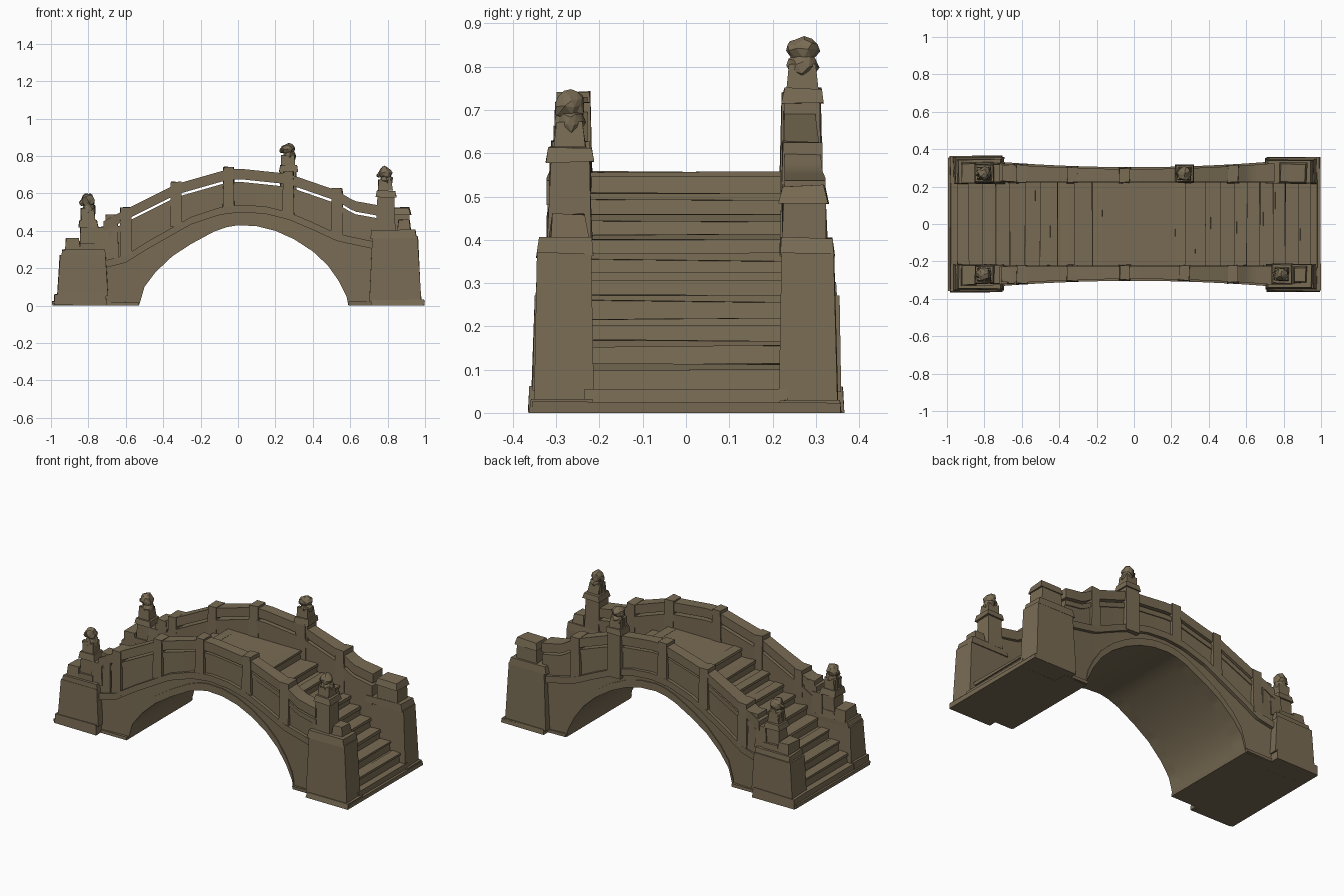
import bpy, bmesh, math, random
from mathutils import Vector, Matrix

if "Cube" in bpy.data.objects:
    bpy.data.objects.remove(bpy.data.objects["Cube"])

random.seed(4)
stone = bpy.data.materials.new("weathered stone")
stone.diffuse_color = (0.19, 0.148, 0.088, 1)
stone.use_nodes = True
stone.node_tree.nodes["Principled BSDF"].inputs["Base Color"].default_value = stone.diffuse_color


def finish(name, bm, smooth=False):
    bmesh.ops.recalc_face_normals(bm, faces=bm.faces[:])
    me = bpy.data.meshes.new(name)
    bm.to_mesh(me)
    bm.free()
    me.materials.append(stone)
    if smooth:
        me.polygons.foreach_set("use_smooth", [True] * len(me.polygons))
        me.set_sharp_from_angle(angle=math.radians(30))
    ob = bpy.data.objects.new(name, me)
    bpy.context.collection.objects.link(ob)
    return ob


def lerp(table, x):
    if x <= table[0][0]:
        return table[0][1]
    for (a, p), (b, q) in zip(table, table[1:]):
        if x <= b:
            return p + (q - p) * (x - a) / (b - a)
    return table[-1][1]


def outer(x):
    """Half width of the bridge sides, flaring toward the ends."""
    return 0.29 + 0.055 * min(abs(x), 0.72) ** 2


def strip(name, xs, lo, hi, side, yin, yout):
    """Wall between two height curves, built as a chain of quads."""
    bm = bmesh.new()
    rings = []
    for x in xs:
        pts = ((yin(x), lo(x)), (yout(x), lo(x)), (yout(x), hi(x)), (yin(x), hi(x)))
        rings.append([bm.verts.new((x, side * y, z)) for y, z in pts])
    for a, b in zip(rings, rings[1:]):
        for i in range(4):
            bm.faces.new((a[i], b[i], b[(i + 1) % 4], a[(i + 1) % 4]))
    bm.faces.new(rings[0])
    bm.faces.new(rings[-1])
    return finish(name, bm, True)


def add_box(bm, x0, x1, y0, y1, z0, z1, taper=0.0, ytaper=None, rough=0.003):
    """Box with a tapered top and slightly worn corners."""
    ytaper = taper if ytaper is None else ytaper
    vs = []
    for z, t, u in ((z0, 0, 0), (z1, taper, ytaper)):
        for x, y in ((x0 + t, y0 + u), (x1 - t, y0 + u), (x1 - t, y1 - u), (x0 + t, y1 - u)):
            j = [random.uniform(-rough, rough) for _ in range(3)]
            vs.append(bm.verts.new((x + j[0], y + j[1], max(0, z + j[2]))))
    for f in ((0, 1, 2, 3), (4, 5, 6, 7), (0, 1, 5, 4), (1, 2, 6, 5), (2, 3, 7, 6), (3, 0, 4, 7)):
        bm.faces.new([vs[i] for i in f])


def add_blob(bm, c, r):
    m = Matrix.Translation(c) @ Matrix.Diagonal((*r, 1))
    new = bmesh.ops.create_icosphere(bm, subdivisions=2, radius=1, matrix=m)["verts"]
    for v in new:
        v.co += Vector([random.uniform(-0.005, 0.005) for _ in range(3)])


def boxes(name, specs):
    bm = bmesh.new()
    for s in specs:
        add_box(bm, *s)
    return finish(name, bm)


def statue_post(name, x, y, z0, z1, top, w=0.046):
    """Square post with cap and a small seated guardian figure."""
    bm = bmesh.new()
    add_box(bm, x - w, x + w, y - w, y + w, z0, z1 - 0.03, 0.004)
    add_box(bm, x - w - 0.006, x + w + 0.006, y - w - 0.004, y + w + 0.004, z1 - 0.035, z1, 0.006)
    h = top - z1
    add_box(bm, x - 0.036, x + 0.036, y - 0.036, y + 0.036, z1, z1 + h * 0.45, 0.006)
    add_blob(bm, (x + 0.004, y, z1 + h * 0.42), (0.034, 0.034, h * 0.28))
    add_blob(bm, (x - 0.002, y, top - h * 0.27), (0.036, 0.036, h * 0.27))
    add_blob(bm, (x - 0.032, y, top - h * 0.34), (0.014, 0.018, h * 0.12))
    for s in (-1, 1):
        add_box(bm, x - 0.04, x - 0.02, y + s * 0.02 - 0.01, y + s * 0.02 + 0.01, z1, z1 + h * 0.45)
    finish(name, bm)


# Height curves along the bridge
arch = [(-0.53, 0.0), (-0.52, 0.03), (-0.5, 0.1), (-0.44, 0.18), (-0.35, 0.265), (-0.25, 0.33),
        (-0.13, 0.395), (-0.06, 0.42), (0, 0.43), (0.1, 0.425), (0.2, 0.40), (0.3, 0.355), (0.4, 0.29),
        (0.48, 0.215), (0.54, 0.13), (0.58, 0.05), (0.59, 0.0)]
rail = [(-0.74, 0.44), (-0.6, 0.515), (-0.33, 0.65), (-0.05, 0.73), (0.03, 0.73),
        (0.27, 0.705), (0.53, 0.615), (0.62, 0.56), (0.76, 0.535)]
band = [(-0.72, 0.24), (-0.6, 0.27), (-0.48, 0.345), (-0.25, 0.475), (-0.1, 0.525), (0.02, 0.54),
        (0.15, 0.53), (0.27, 0.50), (0.4, 0.445), (0.53, 0.385), (0.74, 0.34)]
A = lambda x: lerp(arch, x)
R = lambda x: lerp(rail, x)
B = lambda x: lerp(band, x)
xs = sorted({round(-0.72 + 0.03 * i, 3) for i in range(50)} | {p[0] for p in arch})

# Stepped deck with the arch opening underneath
right = [(0.985, 0.055), (0.94, 0.11), (0.875, 0.165), (0.805, 0.215), (0.74, 0.27), (0.67, 0.32),
         (0.6, 0.365), (0.53, 0.41), (0.46, 0.455), (0.38, 0.505), (0.27, 0.555)]
left = [(-0.985, 0.055), (-0.94, 0.11), (-0.88, 0.165), (-0.81, 0.215), (-0.735, 0.27), (-0.66, 0.32),
        (-0.58, 0.365), (-0.5, 0.41), (-0.405, 0.455), (-0.315, 0.505), (-0.22, 0.555)]
prof, z = [], 0.0
for x, h in right:
    prof += [(x, z), (x - 0.006, h)]
    z = h
tail, z = [], 0.0
for x, h in left:
    tail += [(x, z), (x + 0.006, h)]
    z = h
prof += tail[::-1] + arch
bm = bmesh.new()
f = bm.faces.new([bm.verts.new((x, -0.235, z)) for x, z in prof])
ext = bmesh.ops.extrude_face_region(bm, geom=[f])["geom"]
bmesh.ops.translate(bm, vec=(0, 0.47, 0), verts=[v for v in ext if isinstance(v, bmesh.types.BMVert)])
bmesh.ops.triangulate(bm, faces=[f for f in bm.faces if len(f.verts) > 4])
finish("stepped_deck", bm, True)

# Projecting lip on every step
boxes("step_lips", [(*sorted((x + s * 0.004, x - s * 0.05)), -0.225, 0.225, h - 0.012, h + 0.003, 0, 0.002)
                    for s, row in ((1, right), (-1, left)) for x, h in row[1:]])

for side, tag in ((-1, "front"), (1, "back")):
    # Spandrel wall and parapet panel, arch moulding, coping and handrail
    strip(tag + "_side_wall", xs, A, lambda x: R(x) - 0.085, side, lambda x: 0.222, lambda x: outer(x) - 0.006)
    strip(tag + "_arch_ring", [x for x in xs if -0.53 <= x <= 0.59], A,
          lambda x: min(A(x) + 0.045, B(x)), side, lambda x: 0.25, outer)
    strip(tag + "_moulding", xs, lambda x: B(x) - 0.04, B, side, lambda x: 0.25, lambda x: outer(x) + 0.014)
    strip(tag + "_parapet_coping", xs, lambda x: R(x) - 0.1, lambda x: R(x) - 0.07, side,
          lambda x: 0.222, lambda x: outer(x))
    strip(tag + "_handrail", xs, lambda x: R(x) - 0.056, R, side,
          lambda x: 0.228, lambda x: outer(x) + 0.004)

    # Small rail posts
    specs = []
    for x in (-0.6, -0.33, -0.05, 0.27, 0.53):
        y = sorted((side * 0.218, side * (outer(x) + 0.012)))
        specs.append((x - 0.032, x + 0.032, *y, B(x) - 0.01, R(x) + 0.012, 0.005))
    y = sorted((side * 0.22, side * 0.32))
    specs.append((-0.715, -0.635, *y, 0.24, 0.485, 0.008))
    boxes(tag + "_rail_posts", specs)

    # End pedestals: plinth, tapered block, stepped shoulders
    y = lambda w: sorted((side * 0.215, side * w))
    boxes(tag + "_left_pedestal", [
        (-0.985, -0.7, *y(0.366), 0, 0.06, 0.004), (-0.965, -0.695, *y(0.357), 0.05, 0.27, 0.012, 0.005),
        (-0.945, -0.705, *y(0.348), 0.26, 0.3, 0.008, 0.004), (-0.925, -0.845, *y(0.33), 0.29, 0.36, 0.006),
        (-0.85, -0.75, *y(0.33), 0.29, 0.335, 0.004), (-0.77, -0.69, *y(0.325), 0.29, 0.42, 0.008)])
    boxes(tag + "_right_pedestal", [
        (0.71, 0.995, *y(0.36), 0, 0.03, 0.004), (0.7, 0.978, *y(0.35), 0.02, 0.37, 0.018, 0.006),
        (0.705, 0.955, *y(0.345), 0.36, 0.405, 0.008, 0.004)])

# Foundation slabs across the width under both ends
boxes("foundations", [(-0.995, -0.72, -0.355, 0.355, 0, 0.025), (0.72, 0.997, -0.355, 0.355, 0, 0.025),
                      (-0.73, -0.53, -0.318, 0.318, 0, 0.02), (0.59, 0.73, -0.318, 0.318, 0, 0.02)])

# Figure posts
statue_post("front_left_statue", -0.8, -0.27, 0.29, 0.455, 0.6)
statue_post("back_left_statue", -0.8, 0.27, 0.29, 0.455, 0.6)
statue_post("front_right_statue", 0.79, -0.268, 0.4, 0.615, 0.745, 0.05)
statue_post("back_rail_statue", 0.27, 0.27, 0.45, 0.75, 0.87)

# Low blocks at the right end
boxes("right_end_posts", [(0.78, 0.92, 0.22, 0.325, 0.4, 0.49, 0.004), (0.775, 0.925, 0.215, 0.33, 0.485, 0.525, 0.01),
                          (0.85, 0.925, -0.315, -0.225, 0.4, 0.46, 0.008)])
